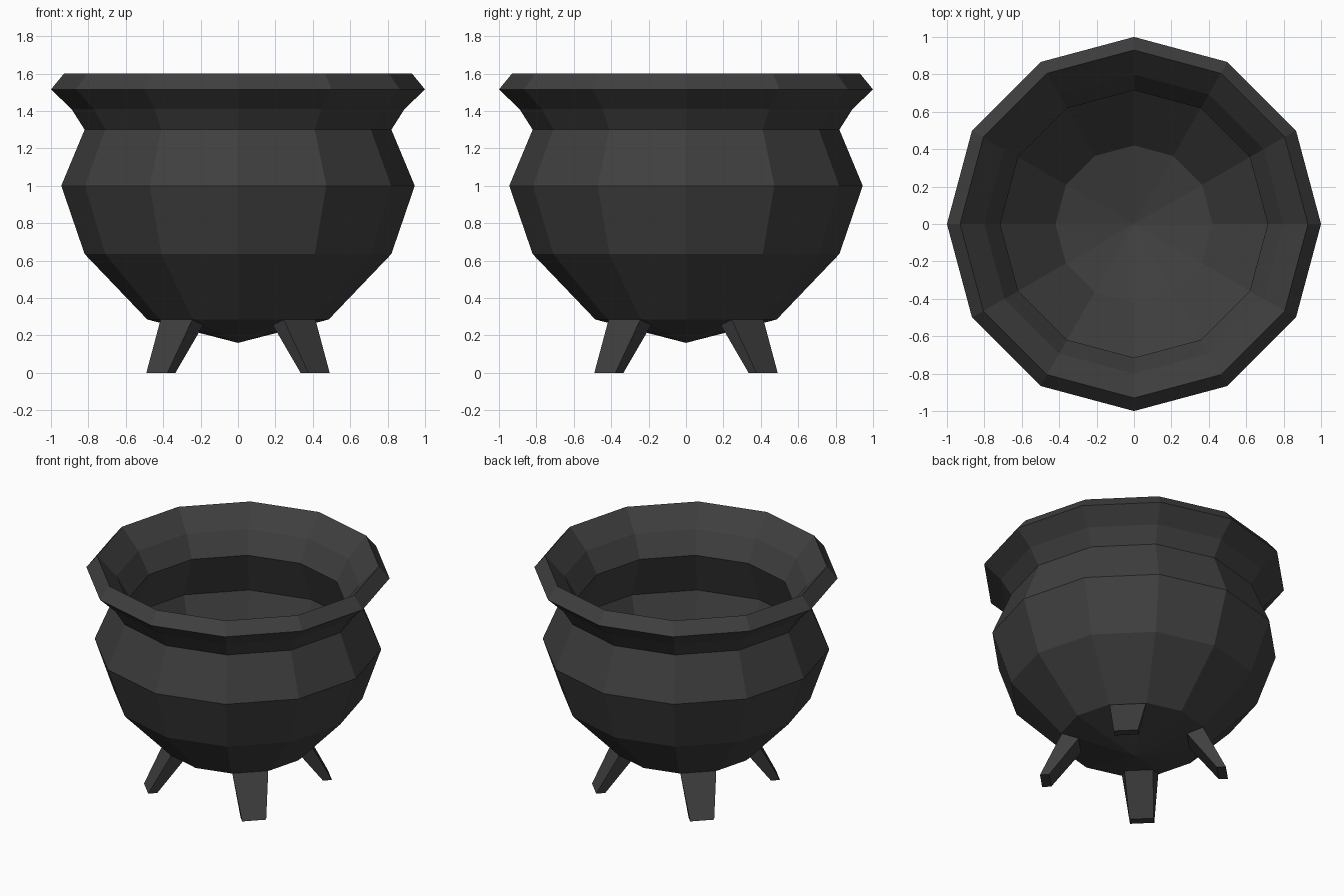
import bpy, bmesh
from math import cos, sin, pi

if "Cube" in bpy.data.objects:
    bpy.data.objects.remove(bpy.data.objects["Cube"])

SIDES = 12
iron = bpy.data.materials.new("dark_iron")
iron.diffuse_color = (0.05, 0.05, 0.05, 1)
iron.use_nodes = True
iron.node_tree.nodes["Principled BSDF"].inputs["Base Color"].default_value = iron.diffuse_color


def finish(name, bm):
    bmesh.ops.recalc_face_normals(bm, faces=bm.faces)
    mesh = bpy.data.meshes.new(name)
    bm.to_mesh(mesh)
    bm.free()
    mesh.materials.append(iron)
    obj = bpy.data.objects.new(name, mesh)
    bpy.context.collection.objects.link(obj)
    return obj


# Pot: (radius, height) profile, outside from the base up, then down the inside
profile = [
    (0, 0.16), (0.485, 0.285), (0.82, 0.635), (0.945, 1.0), (0.82, 1.3),
    (0.89, 1.41), (1.0, 1.515), (0.93, 1.6),
    (0.80, 1.46), (0.715, 1.31), (0.84, 1.0), (0.735, 0.685), (0.42, 0.37), (0, 0.26),
]
bm = bmesh.new()
verts = [bm.verts.new((r, 0, z)) for r, z in profile]
edges = [bm.edges.new(pair) for pair in zip(verts, verts[1:])]
bmesh.ops.spin(bm, geom=verts + edges, cent=(0, 0, 0), axis=(0, 0, 1),
               angle=2 * pi, steps=SIDES, use_duplicate=False)
bmesh.ops.remove_doubles(bm, verts=bm.verts, dist=0.001)
finish("cauldron_pot", bm)


# Legs: tapered, splayed, growing out of the diagonal facets of the base
def leg(name, angle):
    bm = bmesh.new()

    def ring(inner, outer):
        pts = []
        for (r, w, z), signs in ((inner, (-1, 1)), (outer, (1, -1))):
            for s in signs:
                t = s * w
                pts.append(bm.verts.new((r * cos(angle) - t * sin(angle),
                                         r * sin(angle) + t * cos(angle), z)))
        return pts

    top = ring((0.355, 0.095, 0.259), (0.465, 0.12, 0.285))
    foot = ring((0.553, 0.08, 0), (0.613, 0.08, 0))
    bm.faces.new(foot)
    for i in range(4):
        j = (i + 1) % 4
        bm.faces.new((top[i], top[j], foot[j], foot[i]))
    finish(name, bm)


for i, name in enumerate(("back_right_leg", "back_left_leg",
                          "front_left_leg", "front_right_leg")):
    leg(name, pi / 4 + i * pi / 2)
